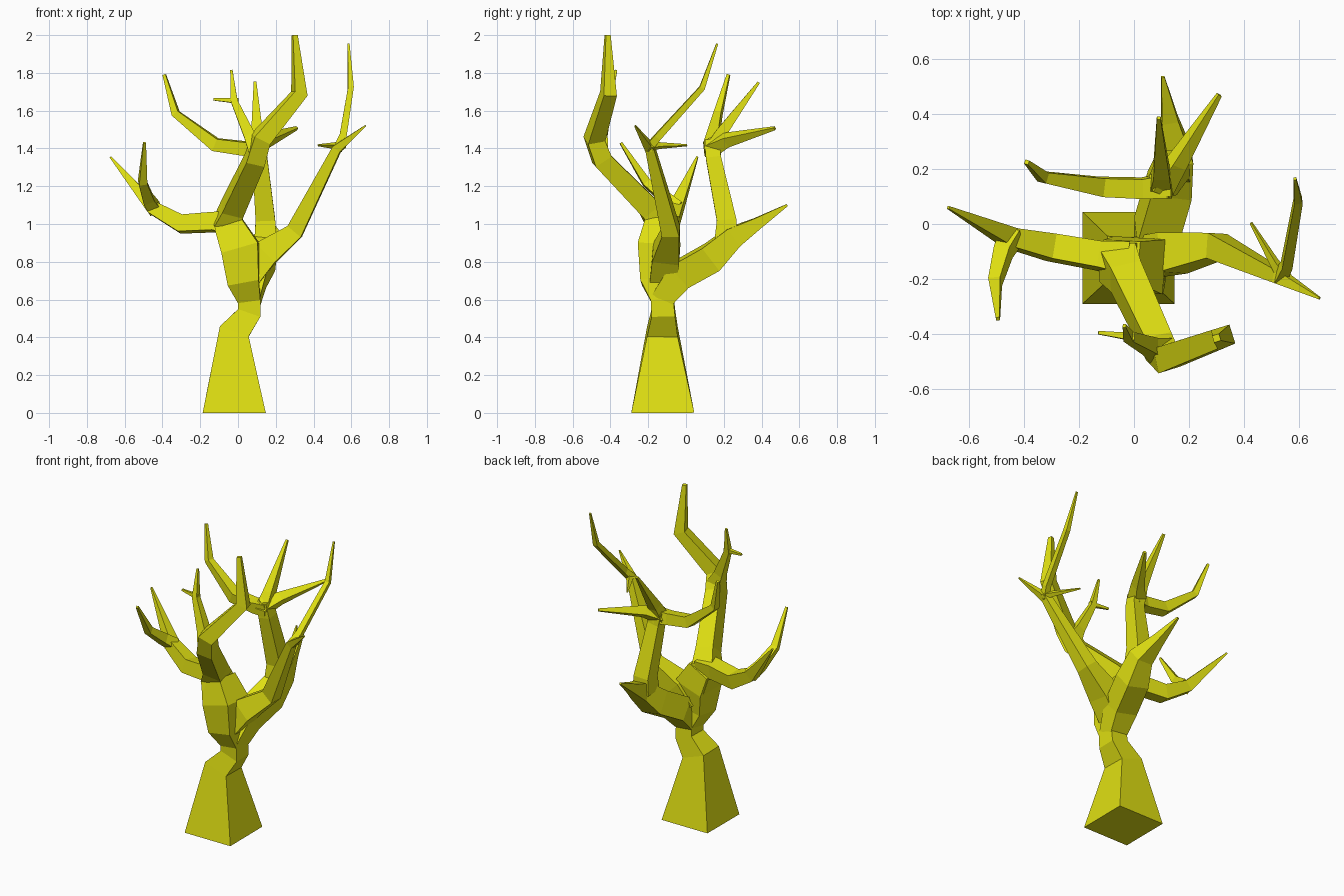
import bpy, bmesh
from mathutils import Vector, Matrix

bark = bpy.data.materials.new("yellow bark")
bark.diffuse_color = (0.74, 0.74, 0.006, 1)


def limb(name, *points):
    """Square-section tapering tube through (x, y, z, half width) points."""
    pos = [Vector(p[:3]) for p in points]
    dirs = [(b - a).normalized() for a, b in zip(pos, pos[1:])]
    tangents = [dirs[0]] + [(a + b).normalized() for a, b in zip(dirs, dirs[1:])] + [dirs[-1]]
    rot, prev = Matrix.Identity(3), Vector((0, 0, 1))
    bm = bmesh.new()
    rings = []
    for c, t, p in zip(pos, tangents, points):
        rot = prev.rotation_difference(t).to_matrix() @ rot
        prev = t
        rings.append([bm.verts.new(c + rot @ Vector((sx * p[3], sy * p[3], 0)))
                      for sx, sy in ((-1, -1), (1, -1), (1, 1), (-1, 1))])
    for a, b in zip(rings, rings[1:]):
        for i in range(4):
            j = (i + 1) % 4
            bm.faces.new((a[i], a[j], b[j], b[i]))
    bm.faces.new(rings[0][::-1])
    bm.faces.new(rings[-1])
    bmesh.ops.recalc_face_normals(bm, faces=bm.faces)
    mesh = bpy.data.meshes.new(name)
    bm.to_mesh(mesh)
    bm.free()
    mesh.materials.append(bark)
    ob = bpy.data.objects.new(name, mesh)
    bpy.context.collection.objects.link(ob)


# Trunk with pinched waist, flaring into the fork
limb("trunk", (-.02, -.123, 0, .167), (-.02, -.125, .43, .081), (.06, -.12, .53, .062),
     (.06, -.125, .6, .06), (.03, -.155, .7, .083), (.015, -.15, .87, .1), (-.05, -.135, 1.0, .075))

# Front limb and its twigs
limb("front_limb", (.0, -.15, .88, .085), (-.06, -.14, 1.01, .07), (-.03, -.19, 1.08, .058),
     (.09, -.445, 1.34, .05), (.12, -.485, 1.45, .047), (.325, -.41, 1.69, .036), (.3, -.415, 2.0, .013))
limb("front_twig", (.1, -.46, 1.39, .045), (.06, -.445, 1.47, .03), (-.02, -.41, 1.65, .018),
     (-.035, -.37, 1.815, .006))
limb("front_side_twig", (.0, -.41, 1.65, .016), (-.05, -.405, 1.655, .011), (-.13, -.395, 1.66, .006))

# Left limb and its twig
limb("left_limb", (-.03, -.13, 1.0, .06), (-.13, -.115, 1.01, .048), (-.3, -.085, 1.0, .046),
     (-.45, -.05, 1.085, .035), (-.675, .06, 1.355, .005))
limb("left_twig", (-.44, -.04, 1.08, .034), (-.475, -.1, 1.13, .03), (-.505, -.21, 1.22, .022),
     (-.495, -.345, 1.43, .007))

# Right limb and its twigs
limb("right_limb", (.05, -.12, .72, .07), (.14, -.105, .84, .072), (.3, -.08, .96, .046),
     (.525, -.19, 1.4, .024), (.675, -.27, 1.52, .004))
limb("right_inner_twig", (.55, -.2, 1.41, .02), (.51, -.14, 1.415, .013), (.425, .005, 1.417, .004))
limb("right_high_twig", (.53, -.2, 1.4, .022), (.555, -.15, 1.46, .019), (.597, .085, 1.72, .015),
     (.585, .165, 1.955, .005))

# Back limb, ending in a pointed spur
limb("back_limb", (.06, -.13, .6, .058), (.08, -.03, .73, .075), (.13, .14, .825, .075),
     (.155, .25, .93, .056), (.13, .38, 1.005, .03), (.105, .535, 1.1, .006))
limb("back_riser", (.145, .21, .92, .058), (.145, .215, 1.02, .052), (.115, .145, 1.35, .04),
     (.095, .14, 1.44, .04))

# Twigs spreading from the top of the back riser
limb("back_left_twig", (.12, .14, 1.4, .042), (.03, .13, 1.4, .036), (-.12, .135, 1.42, .034),
     (-.33, .17, 1.585, .02), (-.39, .225, 1.79, .008))
limb("back_up_twig", (.095, .13, 1.38, .042), (.1, .185, 1.48, .03), (.09, .385, 1.75, .007))
limb("back_right_twig", (.09, .13, 1.4, .042), (.155, .22, 1.445, .03), (.31, .47, 1.507, .008))
